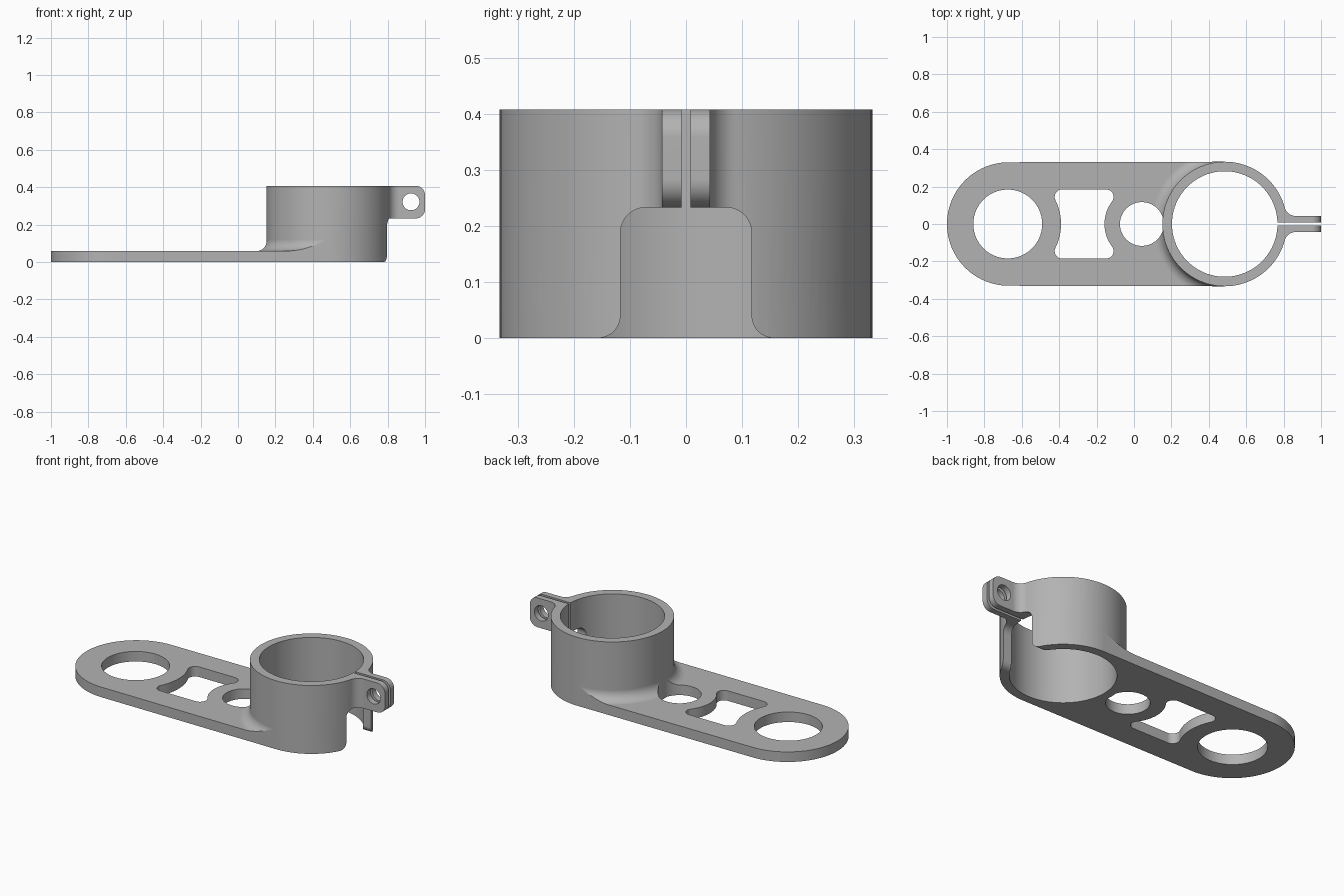
import bpy, bmesh
from math import pi, sin, cos, atan2, sqrt, radians
from mathutils import Vector

if "Cube" in bpy.data.objects:
    bpy.data.objects.remove(bpy.data.objects["Cube"])

SIDES = 96
RING_X, RING_R, BORE_R, TOP = 0.485, 0.333, 0.282, 0.408
END_X, END_R, PLATE = -0.67, 0.33, 0.06
HOLE_X, HOLE_R = 0.042, 0.117
EAR_Y, EAR_Z, GAP = 0.043, 0.233, 0.008
BLEND = 0.06


def arc(cx, cy, r, start, end, steps=12):
    """Points on an arc, angles in radians."""
    angles = [start + (end - start) * i / steps for i in range(steps + 1)]
    return [(cx + r * cos(a), cy + r * sin(a)) for a in angles]


def circle(cx, cy, r, steps=SIDES):
    return arc(cx, cy, r, 0, 2 * pi, steps)[:-1]


def rounded(corners):
    """Polygon from (a, b, radius) corners."""
    pts = []
    for i, (a, b, r) in enumerate(corners):
        p = Vector((a, b))
        if r == 0:
            pts.append((a, b))
            continue
        d1 = (Vector(corners[i - 1][:2]) - p).normalized()
        d2 = (Vector(corners[(i + 1) % len(corners)][:2]) - p).normalized()
        half = d1.angle(d2) / 2
        c = p + (d1 + d2).normalized() * (r / sin(half))
        reach = r * cos(half) / sin(half)
        s, e = p + d1 * reach - c, p + d2 * reach - c
        start = atan2(s.y, s.x)
        turn = (atan2(e.y, e.x) - start + pi) % (2 * pi) - pi
        pts += arc(c.x, c.y, r, start, start + turn)
    return pts


def make_object(name, bm):
    bmesh.ops.recalc_face_normals(bm, faces=bm.faces)
    mesh = bpy.data.meshes.new(name)
    bm.to_mesh(mesh)
    bm.free()
    obj = bpy.data.objects.new(name, mesh)
    bpy.context.collection.objects.link(obj)
    return obj


def prism(name, pts, lo, hi, axis="z"):
    """Extrude a closed profile along one axis."""
    place = {"z": lambda a, b, h: (a, b, h),
             "x": lambda a, b, h: (h, a, b),
             "y": lambda a, b, h: (a, h, b)}[axis]
    bm = bmesh.new()
    face = bm.faces.new([bm.verts.new(place(a, b, lo)) for a, b in pts])
    new = bmesh.ops.extrude_face_region(bm, geom=[face])["geom"]
    shift = Vector(place(0, 0, hi - lo))
    bmesh.ops.translate(bm, vec=shift, verts=[v for v in new if isinstance(v, bmesh.types.BMVert)])
    return make_object(name, bm)


def lathe(name, profile, cx):
    """Spin (radius, z) points; the first and last close with flat caps."""
    bm = bmesh.new()
    rings = [[bm.verts.new((x, y, z)) for x, y in circle(cx, 0, r)] for r, z in profile]
    for low, high in zip(rings, rings[1:]):
        for i in range(SIDES):
            j = (i + 1) % SIDES
            bm.faces.new((low[i], low[j], high[j], high[i]))
    bm.faces.new(rings[0])
    bm.faces.new(rings[-1])
    return make_object(name, bm)


def combine(body, tool, operation):
    """Apply a boolean and drop the tool."""
    tool.hide_render = True
    mod = body.modifiers.new("join", "BOOLEAN")
    mod.operation, mod.solver, mod.object = operation, "EXACT", tool
    bpy.context.view_layer.objects.active = body
    bpy.ops.object.modifier_apply(modifier=mod.name)
    bpy.data.objects.remove(tool)


def window_side(cx, r, turn, corner=0.04, half=0.185):
    """One bulging side of the window, concentric with a neighbouring hole."""
    cy = half - corner
    dx = sqrt((r + corner) ** 2 - cy ** 2)
    psi = atan2(cy, dx)
    pts = arc(dx, cy, corner, pi / 2, pi + psi)
    pts += arc(0, 0, r, psi, -psi)[1:-1]
    pts += arc(dx, -cy, corner, pi - psi, 1.5 * pi)
    return [(cx + turn * x, turn * y) for x, y in pts]


# Flat arm with the blended foot of the ring, trimmed to the arm outline
body = prism("clamp_arm", [(-1.2, -0.6), (1.2, -0.6), (1.2, 0.6), (-1.2, 0.6)], 0, PLATE)
foot = [(RING_R + BLEND, PLATE / 2)]
foot += arc(RING_R + BLEND, PLATE + BLEND, BLEND, 1.5 * pi, pi)
combine(body, lathe("ring_foot", foot, RING_X), "UNION")
outline = arc(RING_X, 0, RING_R, -pi / 2, pi / 2, SIDES // 2)
outline += arc(END_X, 0, END_R, pi / 2, 1.5 * pi, SIDES // 2)
combine(body, prism("arm_outline", outline, -0.1, 0.3), "INTERSECT")

# Round holes and window in the arm
combine(body, prism("end_hole", circle(-0.675, 0, 0.184), -0.1, 0.3), "DIFFERENCE")
combine(body, prism("middle_hole", circle(HOLE_X, 0, HOLE_R), -0.1, 0.3), "DIFFERENCE")
window = window_side(-0.675, 0.285, 1) + window_side(HOLE_X, 0.2, -1)
combine(body, prism("window", window, -0.1, 0.3), "DIFFERENCE")

# Upright ring
combine(body, prism("ring", circle(RING_X, 0, RING_R), 0, TOP), "UNION")

# Clamp ears, blended into the ring and rounded at the tip
cy = EAR_Y + BLEND
dx = sqrt((RING_R + BLEND) ** 2 - cy ** 2)
side = [(0.7, 0.05)] + arc(RING_X + dx, cy, BLEND, pi + atan2(cy, dx), 1.5 * pi) + [(1.0, EAR_Y)]
ears = prism("ears", side + [(x, -y) for x, y in reversed(side)], EAR_Z, TOP)
tip = rounded([(0.6, EAR_Z - 0.1, 0), (0.9, EAR_Z - 0.1, 0), (0.9, EAR_Z, 0),
               (1.0, EAR_Z, 0.05), (1.0, TOP, 0.05), (0.9, TOP, 0),
               (0.9, TOP + 0.1, 0), (0.6, TOP + 0.1, 0)])
combine(ears, prism("ear_tip", tip, -0.3, 0.3, "y"), "INTERSECT")
combine(body, ears, "UNION")

# Bore, clamp slot, bolt hole and the flared notch under the ears
combine(body, prism("bore", circle(RING_X, 0, BORE_R), -0.1, 0.6), "DIFFERENCE")
slot = [(0.6, -GAP), (1.1, -GAP), (1.1, GAP), (0.6, GAP)]
combine(body, prism("slot", slot, EAR_Z - 0.05, 0.6), "DIFFERENCE")
combine(body, prism("bolt_hole", circle(0.925, 0.322, 0.045, 48), -0.2, 0.2, "y"), "DIFFERENCE")
half = [(0.25, -0.1, 0), (0.25, 0, 0), (0.117, 0, 0.04), (0.117, EAR_Z, 0.045)]
notch = rounded(half + [(-y, z, r) for y, z, r in reversed(half)])
combine(body, prism("notch", notch, 0.6, 0.9, "x"), "DIFFERENCE")

# Single grey finish
grey = bpy.data.materials.new("plain_grey")
grey.use_nodes = True
colour = (0.45, 0.45, 0.45, 1)
grey.diffuse_color = colour
grey.node_tree.nodes["Principled BSDF"].inputs["Base Color"].default_value = colour
body.data.materials.clear()
body.data.materials.append(grey)

# Smooth curved walls, keep real edges crisp
bpy.ops.object.select_all(action="DESELECT")
body.select_set(True)
bpy.context.view_layer.objects.active = body
bpy.ops.object.shade_smooth_by_angle(angle=radians(25))
normals = body.modifiers.new("even_normals", "WEIGHTED_NORMAL")
normals.keep_sharp = True
